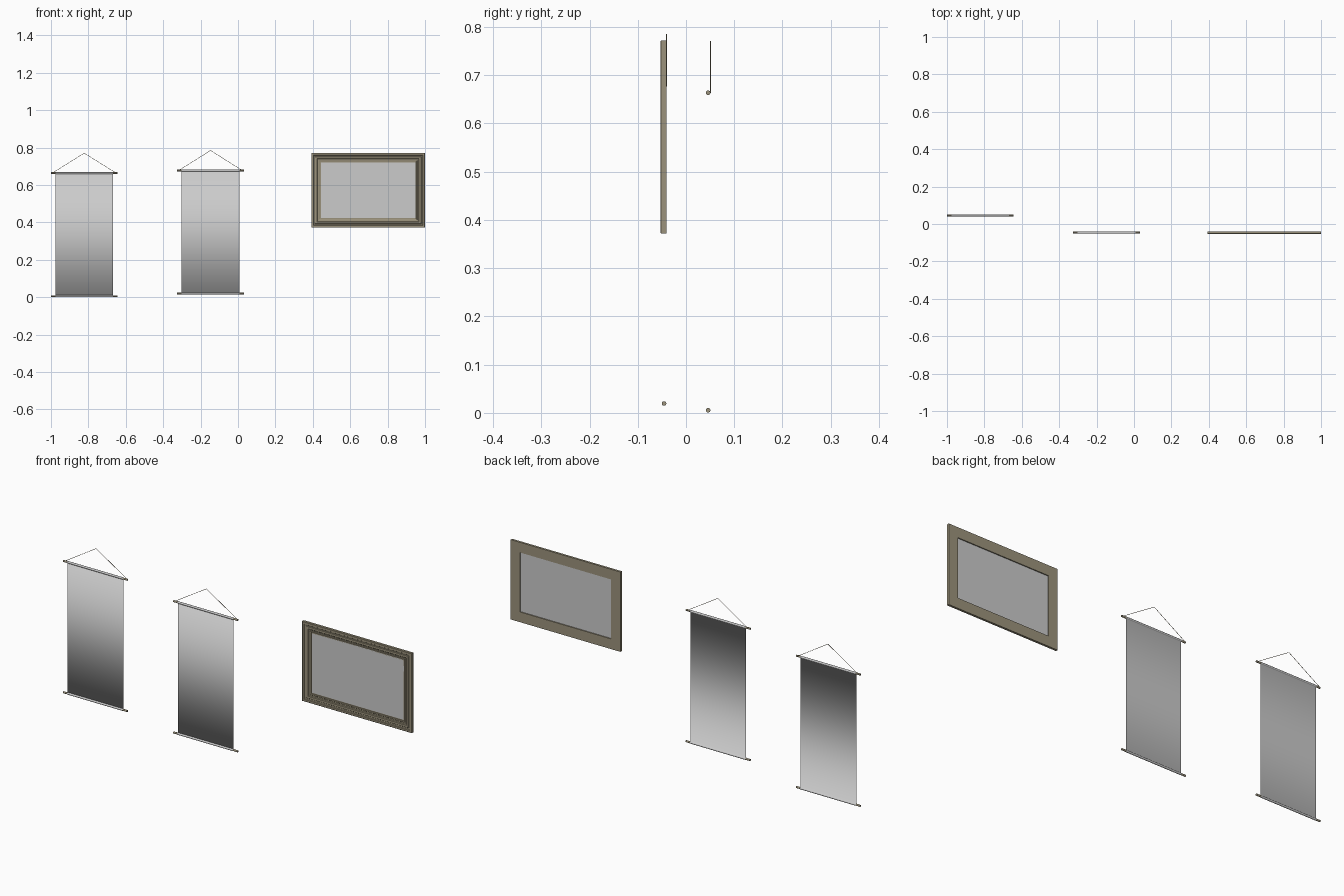
import bpy, math
from mathutils import Vector

if "Cube" in bpy.data.objects:
    bpy.data.objects.remove(bpy.data.objects["Cube"])

wood = bpy.data.materials.new("wood")
wood.diffuse_color = (0.33, 0.29, 0.20, 1)
wood.use_nodes = True
wood.node_tree.nodes["Principled BSDF"].inputs["Base Color"].default_value = wood.diffuse_color


def make(name, verts, faces, mat=None, smooth=False):
    me = bpy.data.meshes.new(name)
    me.from_pydata(verts, [], faces)
    me.update()
    ob = bpy.data.objects.new(name, me)
    bpy.context.collection.objects.link(ob)
    if mat:
        me.materials.append(mat)
    if smooth:
        for p in me.polygons:
            p.use_smooth = True
    return ob


def tube(name, a, b, r, sides):
    a, b = Vector(a), Vector(b)
    bpy.ops.mesh.primitive_cylinder_add(vertices=sides, radius=r, depth=(b - a).length,
                                        location=(a + b) / 2)
    ob = bpy.context.object
    ob.name = name
    ob.rotation_euler = (b - a).to_track_quat('Z', 'Y').to_euler()
    ob.data.materials.append(wood)
    bpy.ops.object.shade_smooth_by_angle()
    return ob


def scroll(tag, cx, y, z):
    """Hanging banner: z is the height of the lower rod's axis."""
    top, half, cloth, r = z + 0.658, 0.178, 0.154, 0.0047
    # rods
    for n, h in (("lower_rod", z), ("upper_rod", top)):
        tube(f"{tag}_{n}", (cx - half, y, h), (cx + half, y, h), r, 16)
    # cloth: flat sheet with a sleeve wrapped round each rod
    R = 0.0054
    upper = [(y + R * math.sin(t), top - R * math.cos(t))
             for t in (2 * math.pi * i / 16 for i in range(16, -1, -1))]
    lower = [(y + R * math.sin(t), z + R * math.cos(t))
             for t in (2 * math.pi * i / 16 for i in range(17))]
    prof = upper + lower
    n = len(prof)
    verts = [(cx + s * cloth, py, pz) for s in (-1, 1) for py, pz in prof]
    make(f"{tag}_cloth", verts, [(i, i + 1, n + i + 1, n + i) for i in range(n - 1)], smooth=True)
    # hanging cord, running behind the rod up to a peak
    for side, s in (("left", -1), ("right", 1)):
        tube(f"{tag}_{side}_cord", (cx + s * 0.171, y + 0.005, top),
             (cx, y + 0.005, top + 0.107), 0.001, 6)


scroll("back_banner", -0.822, 0.046, 0.0055)
scroll("front_banner", -0.147, -0.0455, 0.0195)

# picture frame: stepped moulding swept round a rectangle with mitred corners
X0, X1, Z0, Z1 = 0.392, 1.0, 0.372, 0.772
prof = [(0, -0.0405), (0, -0.0515), (0.002, -0.053), (0.011, -0.053), (0.013, -0.050),
        (0.019, -0.049), (0.021, -0.051), (0.031, -0.051), (0.034, -0.048),
        (0.040, -0.0475), (0.042, -0.049), (0.046, -0.048), (0.047, -0.0455),
        (0.051, -0.0455), (0.051, -0.0405)]


def corners(d, y):
    return [(X0 + d, y, Z0 + d), (X1 - d, y, Z0 + d), (X1 - d, y, Z1 - d), (X0 + d, y, Z1 - d)]


verts = [v for d, y in prof for v in corners(d, y)]
m = len(prof)
faces = [(i * 4 + k, i * 4 + (k + 1) % 4, (i + 1) % m * 4 + (k + 1) % 4, (i + 1) % m * 4 + k)
         for i in range(m) for k in range(4)]
make("picture_frame", verts, faces, wood)

# picture panel
make("picture_panel", corners(0.0475, -0.0455), [(0, 1, 2, 3)])
